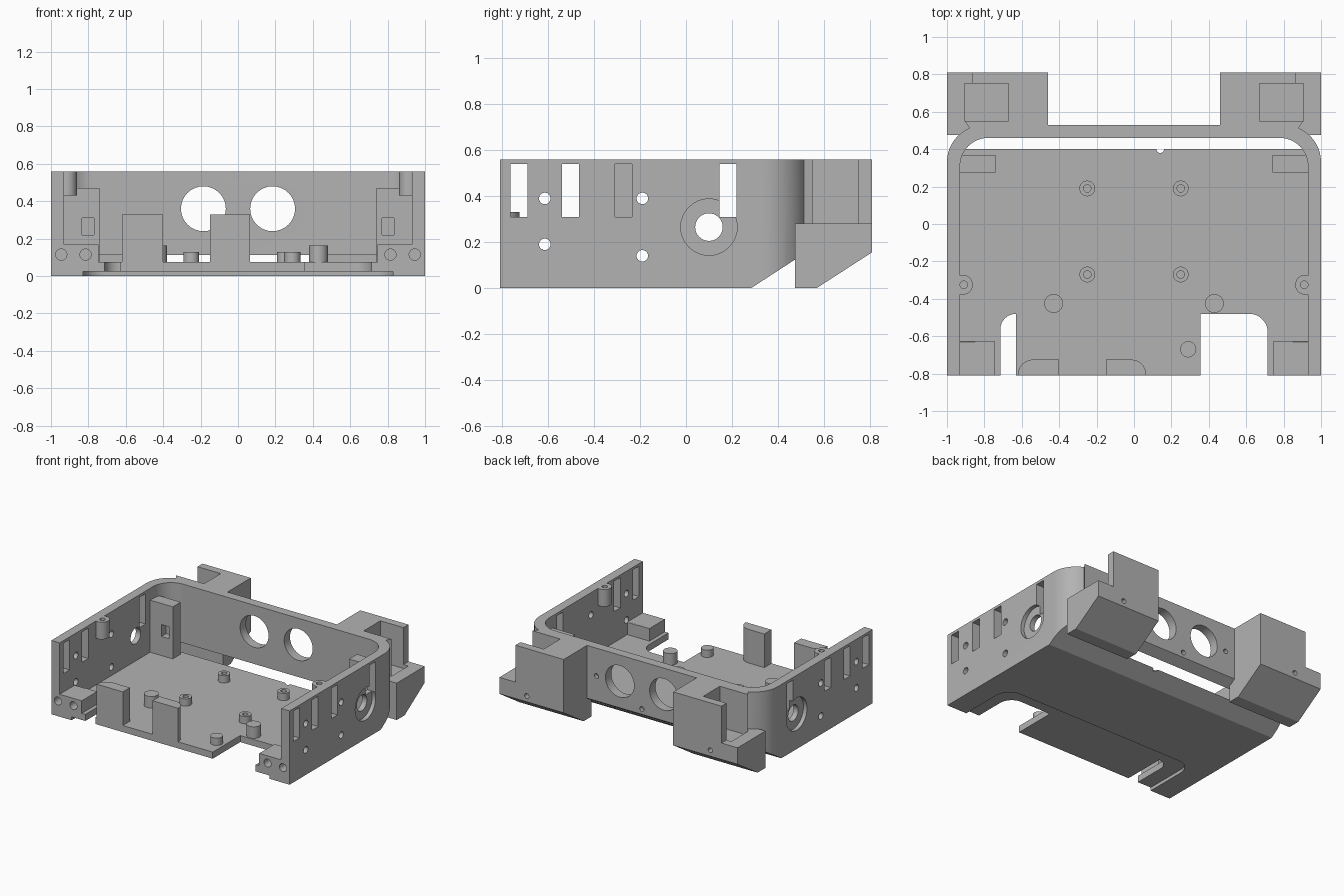
import bpy, bmesh, math

if "Cube" in bpy.data.objects:
    bpy.data.objects.remove(bpy.data.objects["Cube"])

grey = bpy.data.materials.new("plain_grey")
grey.use_nodes = True
grey.diffuse_color = (0.45, 0.45, 0.45, 1)
grey.node_tree.nodes["Principled BSDF"].inputs["Base Color"].default_value = grey.diffuse_color
parts = []


def arc(cx, cy, r, a0, a1, n=12):
    angles = [math.radians(a0 + (a1 - a0) * i / n) for i in range(n + 1)]
    return [(cx + r * math.cos(a), cy + r * math.sin(a)) for a in angles]


def disc(cx, cy, r):
    return arc(cx, cy, r, 0, 360, 32)[:-1]


def rect(u0, u1, v0, v1):
    return [(u0, v0), (u1, v0), (u1, v1), (u0, v1)]


def mirror(points, s):
    return [(s * u, v) for u, v in points]


def prism(name, points, axis, lo, hi):
    """Extrude a flat outline along an axis from lo to hi."""
    place = {"x": lambda u, v, w: (w, u, v),
             "y": lambda u, v, w: (u, w, v),
             "z": lambda u, v, w: (u, v, w)}[axis]
    bm = bmesh.new()
    ends = [[bm.verts.new(place(u, v, w)) for u, v in points] for w in (lo, hi)]
    for end in ends:
        bm.faces.new(end)
    for i in range(len(points)):
        j = (i + 1) % len(points)
        bm.faces.new((ends[0][i], ends[0][j], ends[1][j], ends[1][i]))
    bmesh.ops.recalc_face_normals(bm, faces=bm.faces)
    mesh = bpy.data.meshes.new(name)
    bm.to_mesh(mesh)
    bm.free()
    mesh.materials.append(grey)
    obj = bpy.data.objects.new(name, mesh)
    bpy.context.collection.objects.link(obj)
    return obj


def combine(target, tool, operation="DIFFERENCE"):
    mod = target.modifiers.new("combine", "BOOLEAN")
    mod.operation, mod.object, mod.solver = operation, tool, "EXACT"
    bpy.context.view_layer.objects.active = target
    bpy.ops.object.modifier_apply(modifier=mod.name)
    bpy.data.objects.remove(tool)


def cut(target, points, axis, lo, hi):
    combine(target, prism("cutter", points, axis, min(lo, hi), max(lo, hi)))


def add(target, points, axis, lo, hi):
    combine(target, prism("addition", points, axis, min(lo, hi), max(lo, hi)), "UNION")


# Tray: rounded outline, hollowed from the front, sloped underside at the back
outer = [(-1, -0.81), (1, -0.81)] + arc(0.8, 0.33, 0.2, 0, 90) + arc(-0.8, 0.33, 0.2, 90, 180)
inner = [(-0.93, -1), (0.93, -1)] + arc(0.78, 0.31, 0.15, 0, 90) + arc(-0.78, 0.31, 0.15, 90, 180)
tray = prism("tray", outer, "z", 0, 0.56)
cut(tray, inner, "z", 0.075, 0.7)

# Inner corner blocks at the front and tall blocks at the back
for s in (1, -1):
    add(tray, rect(0.745 * s, 0.95 * s, -0.81, -0.625), "z", 0.05, 0.17)
    add(tray, rect(0.74 * s, 0.94 * s, 0.275, 0.37), "z", 0.06, 0.47)
    cut(tray, rect(0.77 * s, 0.835 * s, 0.22, 0.31), "y", 0.2, 0.33)
    for x in (0.815, 0.945):
        cut(tray, disc(x * s, 0.115, 0.03), "y", -0.9, -0.74)
    # Screw boss high on the side wall
    add(tray, disc(0.915 * s, -0.325, 0.053), "z", 0.43, 0.56)
    cut(tray, disc(0.91 * s, -0.325, 0.02), "z", 0.48, 0.7)

cut(tray, [(0.131, -0.1), (0.6, 0.205), (0.6, -0.1)], "x", -1.2, 1.2)

# Shallow recess below and two open notches in the floor
recess = [(-0.83, -1), (0.83, -1)] + arc(0.71, -0.49, 0.12, 0, 90) + arc(-0.71, -0.49, 0.12, 90, 180)
cut(tray, recess, "z", -0.1, 0.025)
cut(tray, [(0.355, -1), (0.715, -1)] + arc(0.615, -0.58, 0.1, 0, 90) + [(0.355, -0.48)], "z", -0.1, 0.1)
cut(tray, [(-0.63, -1), (-0.63, -0.48)] + arc(-0.63, -0.565, 0.085, 91, 180) + [(-0.715, -1)], "z", -0.1, 0.1)
cut(tray, disc(0.14, 0.4, 0.02), "z", -0.1, 0.2)

# Side wall slots, small holes and counterbored ports
for s in (1, -1):
    for y in (-0.728, -0.503, -0.272, 0.183):
        cut(tray, rect(y - 0.037, y + 0.037, 0.31, 0.54), "x", 0.932 * s if y == -0.272 else 0.9 * s, 1.1 * s)
    for y, z in ((-0.615, 0.39), (-0.615, 0.19), (-0.19, 0.39), (-0.19, 0.14)):
        cut(tray, disc(y, z, 0.025), "x", 0.85 * s, 1.1 * s)
    cut(tray, disc(0.1, 0.265, 0.06), "x", 0.85 * s, 1.1 * s)
    cut(tray, disc(0.1, 0.265, 0.123), "x", 0.97 * s, 1.1 * s)
    # Round back openings and blind screw holes
    cut(tray, disc(0.185 * s, 0.36, 0.12), "y", 0.42, 0.6)
    cut(tray, disc(0.38 * s, 0.35, 0.018), "y", 0.5, 0.6)
cut(tray, disc(0, 0.2, 0.018), "y", 0.5, 0.6)
parts.append(tray)

# Rear mounts: sloped foot, with an upper shell open to the outside
foot = [(0.475, 0), (0.57, 0), (0.81, 0.155), (0.81, 0.28), (0.475, 0.28)]
shell = [(0.46, 0.5), (0.87, 0.5), (0.905, 0.55), (0.67, 0.55),
         (0.67, 0.75), (0.865, 0.75), (0.865, 0.81), (0.46, 0.81)]
for s, side in ((1, "left"), (-1, "right")):
    mount = prism("rear_mount_" + side, foot, "x", min(0.46 * s, s), max(0.46 * s, s))
    add(mount, mirror(shell, s), "z", 0.28, 0.56)
    cut(mount, rect(0.67 * s, 0.905 * s, 0.55, 0.75), "z", 0.25, 0.3)
    cut(mount, disc(0.77 * s, 0.2, 0.018), "y", 0.77, 0.9)
    parts.append(mount)

# Upright tabs on the front edge, each with one rounded corner
tab_a = [(-0.4, -0.81), (-0.4, -0.725)] + arc(-0.54, -0.805, 0.08, 90, 180) + [(-0.62, -0.81)]
tab_b = [(-0.15, -0.81), (0.065, -0.81)] + arc(-0.015, -0.805, 0.08, 0, 90) + [(-0.15, -0.725)]
parts.append(prism("front_tab_right", tab_a, "z", 0.07, 0.33))
parts.append(prism("front_tab_centre", tab_b, "z", 0.07, 0.33))

# Floor standoffs with screw holes, and plain pegs
for x in (-0.25, 0.25):
    for y in (0.19, -0.27):
        standoff = prism("standoff", disc(x, y, 0.042), "z", 0.06, 0.13)
        cut(standoff, disc(x, y, 0.02), "z", 0.08, 0.2)
        parts.append(standoff)
for x, y, r, top in ((-0.43, -0.425, 0.05, 0.163), (0.43, -0.425, 0.05, 0.163), (0.29, -0.67, 0.043, 0.13)):
    parts.append(prism("floor_peg", disc(x, y, r), "z", 0.06, top))

# Smooth the curved walls, keep the edges crisp
bpy.ops.object.select_all(action="DESELECT")
for obj in parts:
    obj.select_set(True)
bpy.context.view_layer.objects.active = tray
bpy.ops.object.shade_smooth_by_angle(angle=math.radians(30))
